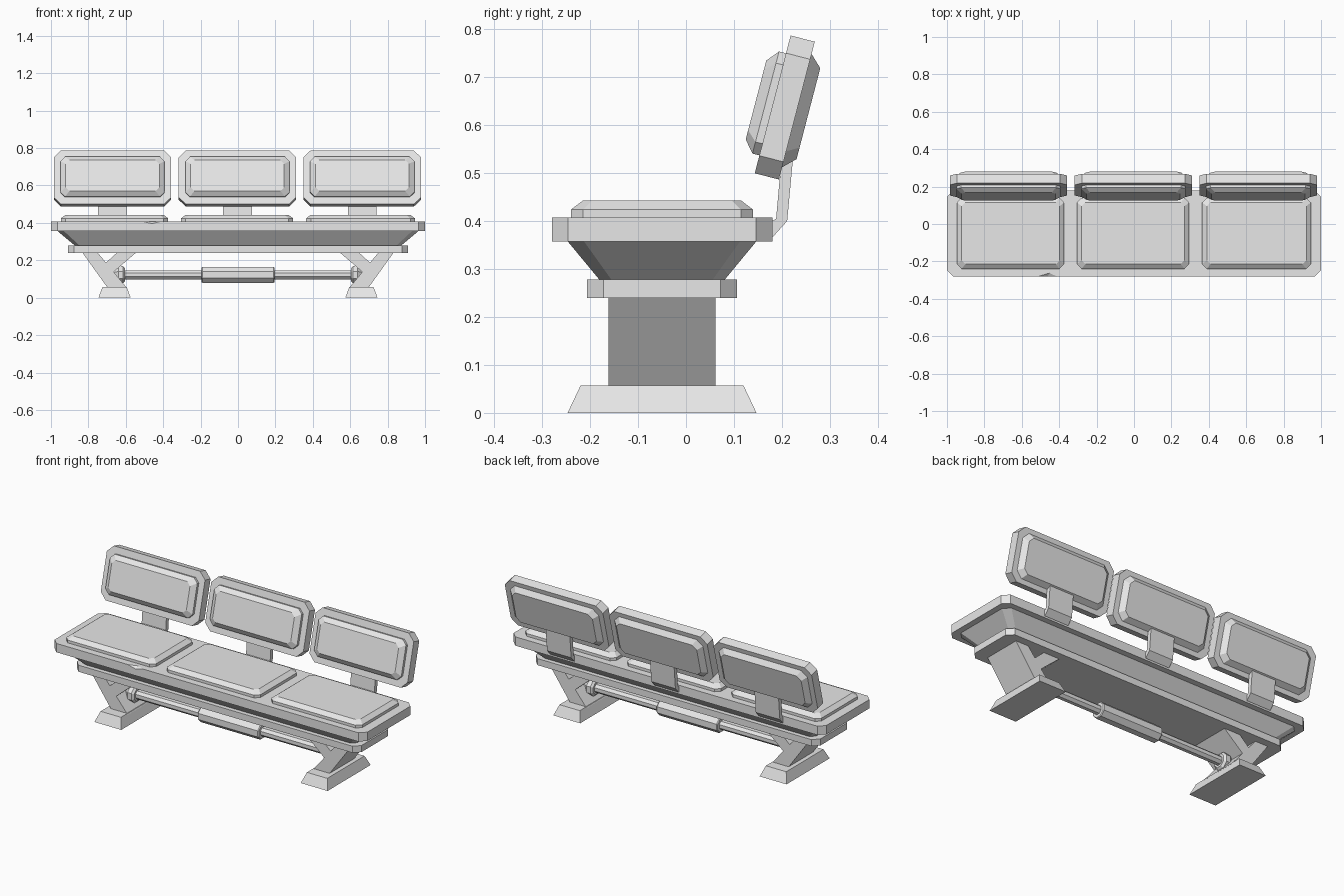
import bpy, bmesh
from math import radians, cos, sin, pi
from mathutils import Matrix, Vector

if "Cube" in bpy.data.objects:
    bpy.data.objects.remove(bpy.data.objects["Cube"], do_unlink=True)

grey = bpy.data.materials.new("plain_grey")
grey.use_nodes = True
grey.diffuse_color = (0.8, 0.8, 0.8, 1)
grey.node_tree.nodes["Principled BSDF"].inputs["Base Color"].default_value = (0.8, 0.8, 0.8, 1)


def loft(name, rings, matrix=Matrix()):
    """Skin matching rings of points and cap both ends."""
    bm = bmesh.new()
    loops = [[bm.verts.new(matrix @ Vector(p)) for p in ring] for ring in rings]
    n = len(loops[0])
    for a, b in zip(loops, loops[1:]):
        for i in range(n):
            j = (i + 1) % n
            bm.faces.new((a[i], a[j], b[j], b[i]))
    bm.faces.new(loops[0])
    bm.faces.new(loops[-1])
    bmesh.ops.recalc_face_normals(bm, faces=bm.faces)
    mesh = bpy.data.meshes.new(name)
    bm.to_mesh(mesh)
    bm.free()
    mesh.materials.append(grey)
    obj = bpy.data.objects.new(name, mesh)
    bpy.context.collection.objects.link(obj)
    return obj


def panel(hx, hy, c, z):
    """Rectangle ring with corners cut by c."""
    if c == 0:
        return [(-hx, -hy, z), (hx, -hy, z), (hx, hy, z), (-hx, hy, z)]
    return [(c - hx, -hy, z), (hx - c, -hy, z), (hx, c - hy, z), (hx, hy - c, z),
            (hx - c, hy, z), (c - hx, hy, z), (-hx, hy - c, z), (-hx, c - hy, z)]


def rod(name, profile, matrix, sides=8):
    """Faceted rod along x from (x, radius) pairs."""
    angles = [(i + 0.5) * 2 * pi / sides for i in range(sides)]
    loft(name, [[(x, r * cos(a), r * sin(a)) for a in angles] for x, r in profile], matrix)


# Bench bed: top slab, tapered underside and lower plate
bed = Matrix.Translation((0, -0.05, 0))
slab = loft("seat_slab", [panel(1, 0.23, 0.034, 0.357), panel(1, 0.23, 0.034, 0.408)], bed)
loft("tapered_underside", [panel(0.87, 0.13, 0.025, 0.277), panel(0.967, 0.197, 0.034, 0.358)], bed)
loft("lower_plate", [panel(0.91, 0.156, 0.034, 0.24), panel(0.91, 0.156, 0.034, 0.278)], bed)

# Small chip in the front edge of the slab
cutter = loft("chip_cutter", [
    [(-0.56, -0.29, 0.412), (-0.465, -0.29, 0.389), (-0.37, -0.29, 0.412)],
    [(-0.452, -0.258, 0.412), (-0.45, -0.258, 0.411), (-0.448, -0.258, 0.412)]])
cutter.hide_render = True
chip = slab.modifiers.new("chip", "BOOLEAN")
chip.operation = "DIFFERENCE"
chip.object = cutter
bpy.context.view_layer.objects.active = slab
bpy.ops.object.modifier_apply(modifier="chip")
bpy.data.objects.remove(cutter, do_unlink=True)

# Three seats: cushion, strut and padded backrest
strut = [(0.17, 0.365), (0.182, 0.368), (0.211, 0.4), (0.224, 0.54),
         (0.2, 0.54), (0.188, 0.405), (0.17, 0.395)]
seats = [("right", -0.66, 0.287, -0.671), ("middle", -0.005, 0.3, -0.003), ("left", 0.655, 0.291, 0.664)]
for side, seat_x, half, back_x in seats:
    place = Matrix.Translation((seat_x, -0.05, 0))
    loft(side + "_seat_cushion", [panel(half, 0.19, 0.025, 0.405), panel(half, 0.19, 0.025, 0.424),
                                  panel(half - 0.025, 0.165, 0.02, 0.443)], place)
    loft(side + "_back_strut", [[(back_x + dx, y, z) for y, z in strut] for dx in (-0.077, 0.077)])
    # Local z of the backrest points forward
    tilt = Matrix.Translation((back_x, 0.206, 0.637)) @ Matrix.Rotation(radians(75.4), 4, "X")
    loft(side + "_back_shell", [panel(0.314, 0.1485, 0.038, -0.026), panel(0.314, 0.1485, 0.038, 0.026)], tilt)
    loft(side + "_back_cushion", [panel(0.279, 0.11, 0.025, 0.024), panel(0.279, 0.11, 0.025, 0.041),
                                  panel(0.25, 0.085, 0.02, 0.062)], tilt)
    loft(side + "_rear_panel", [panel(0.285, 0.124, 0.035, -0.024),
                                panel(0.257, 0.098, 0.025, -0.051)], tilt)

# Forked legs, feet and bar collars, mirrored
leg = [(0.835, 0.245), (0.695, 0.05), (0.592, 0.05), (0.665, 0.138),
       (0.54, 0.245), (0.642, 0.245), (0.706, 0.187), (0.754, 0.245)]
axle = Matrix.Translation((0, -0.05, 0.122))
for side, s in (("right", -1), ("left", 1)):
    loft(side + "_leg", [[(s * x, y, z) for x, z in leg] for y in (-0.162, 0.062)])
    loft(side + "_foot", [panel(0.086, 0.197, 0, 0), panel(0.065, 0.17, 0, 0.057)],
         Matrix.Translation((s * 0.66, -0.05, 0)))
    rod(side + "_bar_collar", [(s * 0.604, 0.038), (s * 0.615, 0.05), (s * 0.64, 0.05), (s * 0.665, 0.03)], axle)

# Cross bar with centre sleeve
rod("cross_bar", [(-0.66, 0.026), (0.66, 0.026)], axle)
rod("bar_sleeve", [(-0.195, 0.042), (-0.19, 0.046), (0.19, 0.046), (0.195, 0.042)], axle)
